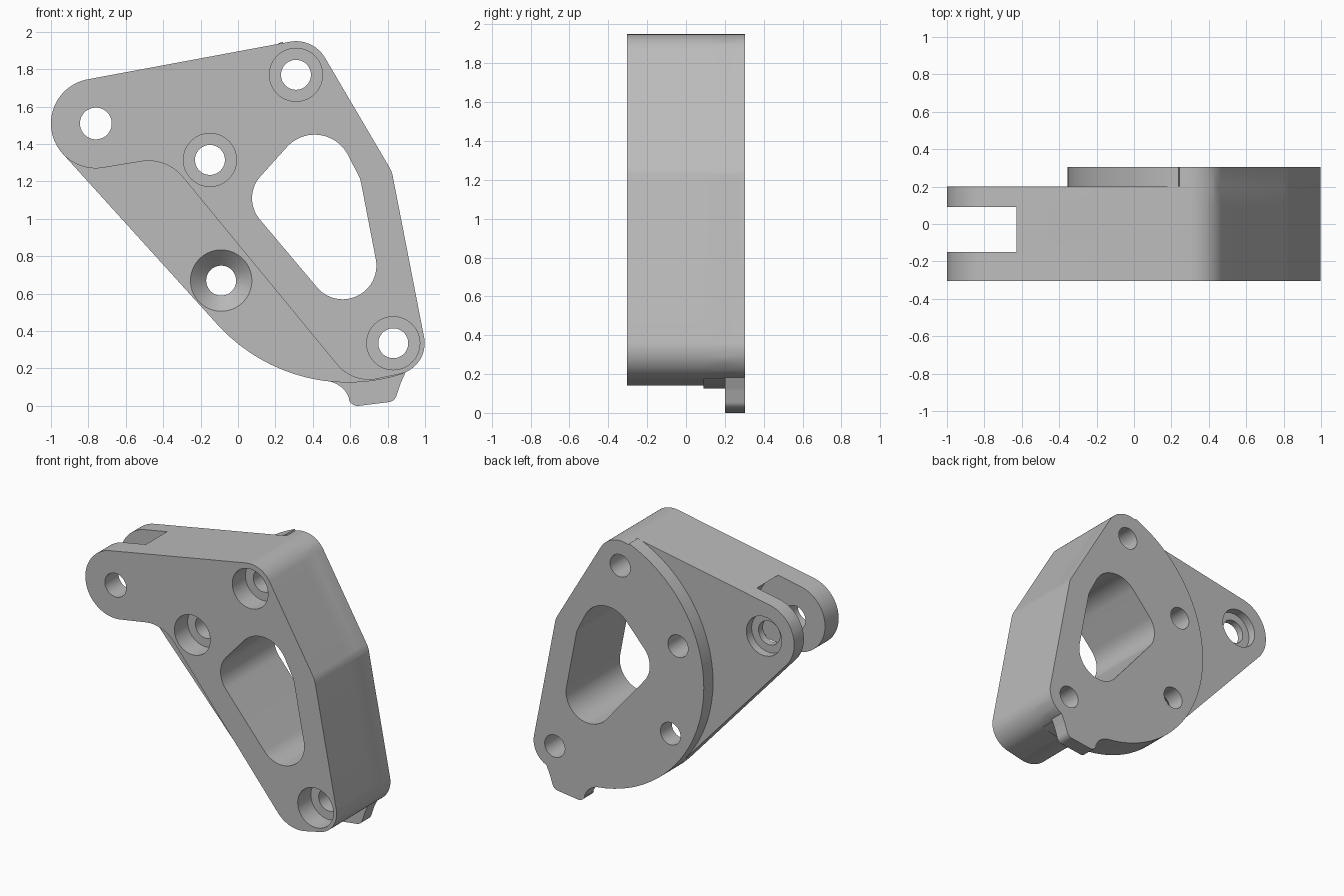
import bpy, bmesh, math
from mathutils import Vector, Matrix

cube = bpy.data.objects.get("Cube")
if cube:
    bpy.data.objects.remove(cube, do_unlink=True)

STEP = math.radians(4)

grey = bpy.data.materials.new("plain grey")
grey.use_nodes = True
grey.diffuse_color = (0.5, 0.5, 0.5, 1)
grey.node_tree.nodes["Principled BSDF"].inputs["Base Color"].default_value = (0.5, 0.5, 0.5, 1)


def belt(circles):
    """Outline wrapped counter-clockwise round circles; negative radius = concave."""
    n = len(circles)
    normals = []
    for i in range(n):
        (x1, z1, r1), (x2, z2, r2) = circles[i], circles[(i + 1) % n]
        d = Vector((x2 - x1, z2 - z1))
        s = max(-1, min(1, (r1 - r2) / d.length))
        u = d.normalized()
        v = Vector((u.y, -u.x)) * math.sqrt(1 - s * s) + u * s
        normals.append(math.atan2(v.y, v.x))
    points = []
    for i, (x, z, r) in enumerate(circles):
        a, b = normals[i - 1], normals[i]
        if r == 0:
            points.append((x, z))
            continue
        turn = (b - a) % math.tau if r > 0 else -((a - b) % math.tau)
        sign = 1 if turn > 0 else -1
        angles = [a]
        k = math.floor(a * sign / STEP) + 1
        while k * STEP < a * sign + abs(turn) - 0.01:
            if k * STEP > a * sign + 0.01:
                angles.append(k * STEP * sign)
            k += 1
        angles.append(a + turn)
        points += [(x + r * math.cos(t), z + r * math.sin(t)) for t in angles]
    return points


def to_object(name, bm):
    bmesh.ops.recalc_face_normals(bm, faces=bm.faces)
    mesh = bpy.data.meshes.new(name)
    bm.to_mesh(mesh)
    bm.free()
    mesh.materials.append(grey)
    ob = bpy.data.objects.new(name, mesh)
    bpy.context.collection.objects.link(ob)
    return ob


def slab(name, circles, y0, y1):
    """Extrude an outline from y0 back to y1."""
    bm = bmesh.new()
    face = bm.faces.new([bm.verts.new((x, y0, z)) for x, z in belt(circles)])
    out = bmesh.ops.extrude_face_region(bm, geom=[face])
    moved = [g for g in out["geom"] if isinstance(g, bmesh.types.BMVert)]
    bmesh.ops.translate(bm, verts=moved, vec=(0, y1 - y0, 0))
    bmesh.ops.remove_doubles(bm, verts=bm.verts, dist=0.0001)
    return to_object(name, bm)


def drill(name, x, z, r0, r1, y0, y1):
    """Round or tapered cutter along y."""
    bm = bmesh.new()
    bmesh.ops.create_cone(bm, cap_ends=True, segments=64, radius1=r0, radius2=r1,
                          depth=y1 - y0,
                          matrix=Matrix.Translation((x, (y0 + y1) / 2, z))
                          @ Matrix.Rotation(-math.pi / 2, 4, 'X'))
    return to_object(name, bm)


def combine(target, other, operation):
    other.hide_render = True
    mod = target.modifiers.new(operation, 'BOOLEAN')
    mod.operation = operation
    mod.solver = 'EXACT'
    mod.object = other
    bpy.context.view_layer.objects.active = target
    bpy.ops.object.modifier_apply(modifier=mod.name)
    bpy.data.objects.remove(other, do_unlink=True)


# Shared rounded corners
pivot = (-0.76, 1.51, 0.24)
top = (0.31, 1.77, 0.18)
side = (0.68, 1.2, 0.15)
foot = (0.83, 0.335, 0.168)
sweep = (0.59, 1.07, 0.945)

# Thick body, thin web, rounded back plate and its small tab
bracket = slab("bracket", [pivot, (-0.48, 1.07, -0.24), (0.70, 0.36, 0.22), foot, side, top],
               -0.305, 0.2)
web = slab("web", [pivot, sweep, foot, side, top], 0.09, 0.2)
back_plate = slab("back_plate", [sweep, foot, side, top], 0.2, 0.305)
tab = slab("tab", [(0.2, 0.25, 0), (0.47, 0, -0.13), (0.64, 0.05, 0.05), (0.80, 0.07, 0.05),
                   (1.0, 0.07, -0.14), (0.97, 0.34, 0)], 0.2, 0.305)
for part in (web, back_plate, tab):
    combine(bracket, part, 'UNION')

# Window through the body
window = slab("window_cutter", [(0.25, 1.11, 0.175), (0.56, 0.75, 0.18),
                                (0.53, 1.17, 0.13), (0.41, 1.25, 0.2)], -0.5, 0.5)
combine(bracket, window, 'DIFFERENCE')

# Clevis slot and pivot hole with its rear recess
combine(bracket, drill("slot_cutter", -0.76, 1.51, 0.3, 0.3, -0.15, 0.09), 'DIFFERENCE')
combine(bracket, drill("pivot_cutter", -0.76, 1.51, 0.085, 0.085, -0.5, 0.5), 'DIFFERENCE')
combine(bracket, drill("recess_cutter", -0.76, 1.51, 0.14, 0.14, 0.14, 0.5), 'DIFFERENCE')

# Counterbored bolt holes
for x, z in ((0.31, 1.77), (-0.15, 1.315), (0.83, 0.335)):
    combine(bracket, drill("bolt_cutter", x, z, 0.08, 0.08, -0.5, 0.5), 'DIFFERENCE')
    combine(bracket, drill("bore_cutter", x, z, 0.142, 0.142, -0.5, -0.155), 'DIFFERENCE')

# Countersunk hole in the web
combine(bracket, drill("bolt_cutter", -0.09, 0.67, 0.08, 0.08, -0.5, 0.5), 'DIFFERENCE')
combine(bracket, drill("sink_cutter", -0.09, 0.67, 0.174, 0.08, 0.08, 0.175), 'DIFFERENCE')

# Smooth the curved walls, keep the edges crisp
bpy.ops.object.select_all(action='DESELECT')
bracket.select_set(True)
bpy.context.view_layer.objects.active = bracket
bpy.ops.object.shade_smooth_by_angle(angle=math.radians(25))
